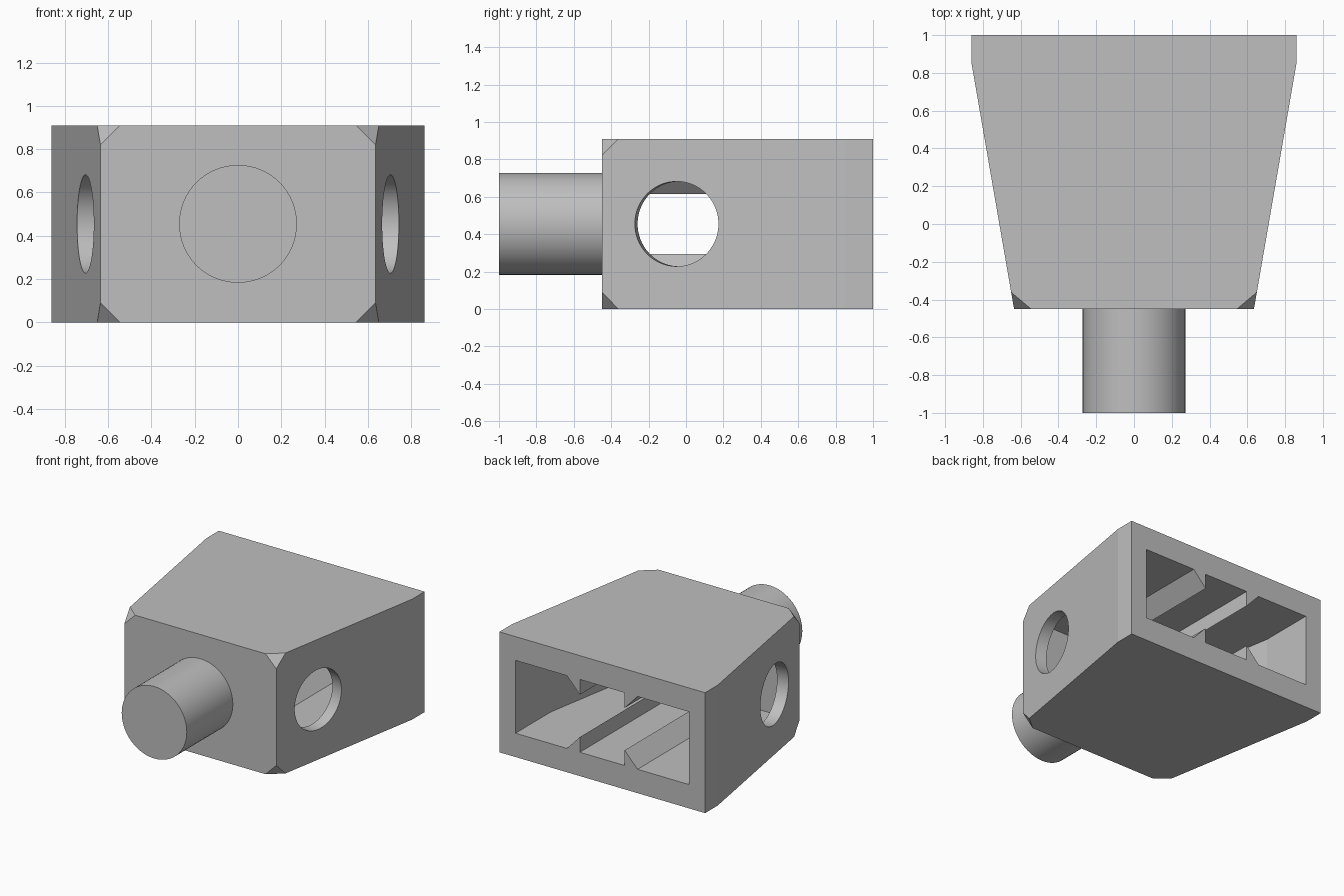
import bpy, bmesh, math
from mathutils import Matrix, Vector

default = bpy.data.objects.get("Cube")
if default:
    bpy.data.objects.remove(default, do_unlink=True)

HEIGHT, MID = 0.91, 0.455
FRONT, BACK = -0.45, 1.0
SLOPE = 0.173

grey = bpy.data.materials.new("light grey")
grey.use_nodes = True
grey.diffuse_color = (0.52, 0.52, 0.52, 1)
grey.node_tree.nodes["Principled BSDF"].inputs["Base Color"].default_value = grey.diffuse_color


def finish(name, bm):
    bmesh.ops.recalc_face_normals(bm, faces=bm.faces)
    mesh = bpy.data.meshes.new(name)
    bm.to_mesh(mesh)
    bm.free()
    mesh.materials.append(grey)
    obj = bpy.data.objects.new(name, mesh)
    bpy.context.collection.objects.link(obj)
    return obj


def prism(name, points, offset, chamfer=0):
    """Extrude a flat outline along offset; optionally cut off its front corners."""
    bm = bmesh.new()
    face = bm.faces.new([bm.verts.new(p) for p in points])
    new = bmesh.ops.extrude_face_region(bm, geom=[face])["geom"]
    bmesh.ops.translate(bm, vec=offset, verts=[v for v in new if isinstance(v, bmesh.types.BMVert)])
    if chamfer:
        corners = [v for v in bm.verts if v.co.y < FRONT + 0.01]
        bmesh.ops.bevel(bm, geom=corners, offset=chamfer, segments=1, affect='VERTICES')
    return finish(name, bm)


def cylinder(name, radius, length, centre, axis):
    bm = bmesh.new()
    turn = Vector((0, 0, 1)).rotation_difference(Vector(axis)).to_matrix().to_4x4()
    bmesh.ops.create_cone(bm, cap_ends=True, segments=64, radius1=radius, radius2=radius,
                          depth=length, matrix=Matrix.Translation(centre) @ turn)
    return finish(name, bm)


def cut(target, cutter):
    mod = target.modifiers.new("cut", 'BOOLEAN')
    mod.operation, mod.solver, mod.object = 'DIFFERENCE', 'EXACT', cutter
    bpy.ops.object.select_all(action='DESELECT')
    bpy.context.view_layer.objects.active = target
    target.select_set(True)
    bpy.ops.object.modifier_apply(modifier=mod.name)
    bpy.data.objects.remove(cutter, do_unlink=True)


def plan(half_side, z):
    """Mirror a list of (x, y) points into a closed symmetric outline."""
    return [(x, y, z) for x, y in half_side] + [(-x, y, z) for x, y in reversed(half_side)]


# Tapered housing with clipped front corners
housing = prism("housing", plan([(0.635, FRONT), (0.86, 0.85), (0.86, BACK)], 0), (0, 0, HEIGHT), 0.09)

# Cavity open at the back, following the taper
inner = 0.725
cavity = prism("cavity_cutter", plan([(inner - 0.85 * SLOPE, -0.27), (inner, 0.58), (inner, 1.1)], 0.18),
               (0, 0, 0.55))

# Wedge ribs on floor and ceiling, upright faces toward the middle
for side in (-1, 1):
    for end in (-1, 1):
        section = [(0.187, 0.16), (0.187, 0.295), (0.295, 0.18), (0.295, 0.16)]
        points = [(side * x, -0.4, MID + end * (MID - z)) for x, z in section]
        cut(cavity, prism("rib", points, (0, 1.6, 0)))
cut(housing, cavity)

# Round hole square to each slanted side wall
for side in (-1, 1):
    centre = (side * (0.635 + 0.4 * SLOPE), -0.05, MID)
    cut(housing, cylinder("side_hole_cutter", 0.227, 0.3, centre, (side, -SLOPE, 0)))

# Front peg
peg = cylinder("front_peg", 0.272, 0.55, (0, -0.725, MID), (0, 1, 0))

bpy.ops.object.select_all(action='DESELECT')
for obj in (housing, peg):
    obj.select_set(True)
bpy.context.view_layer.objects.active = housing
bpy.ops.object.shade_smooth_by_angle(angle=math.radians(8))
